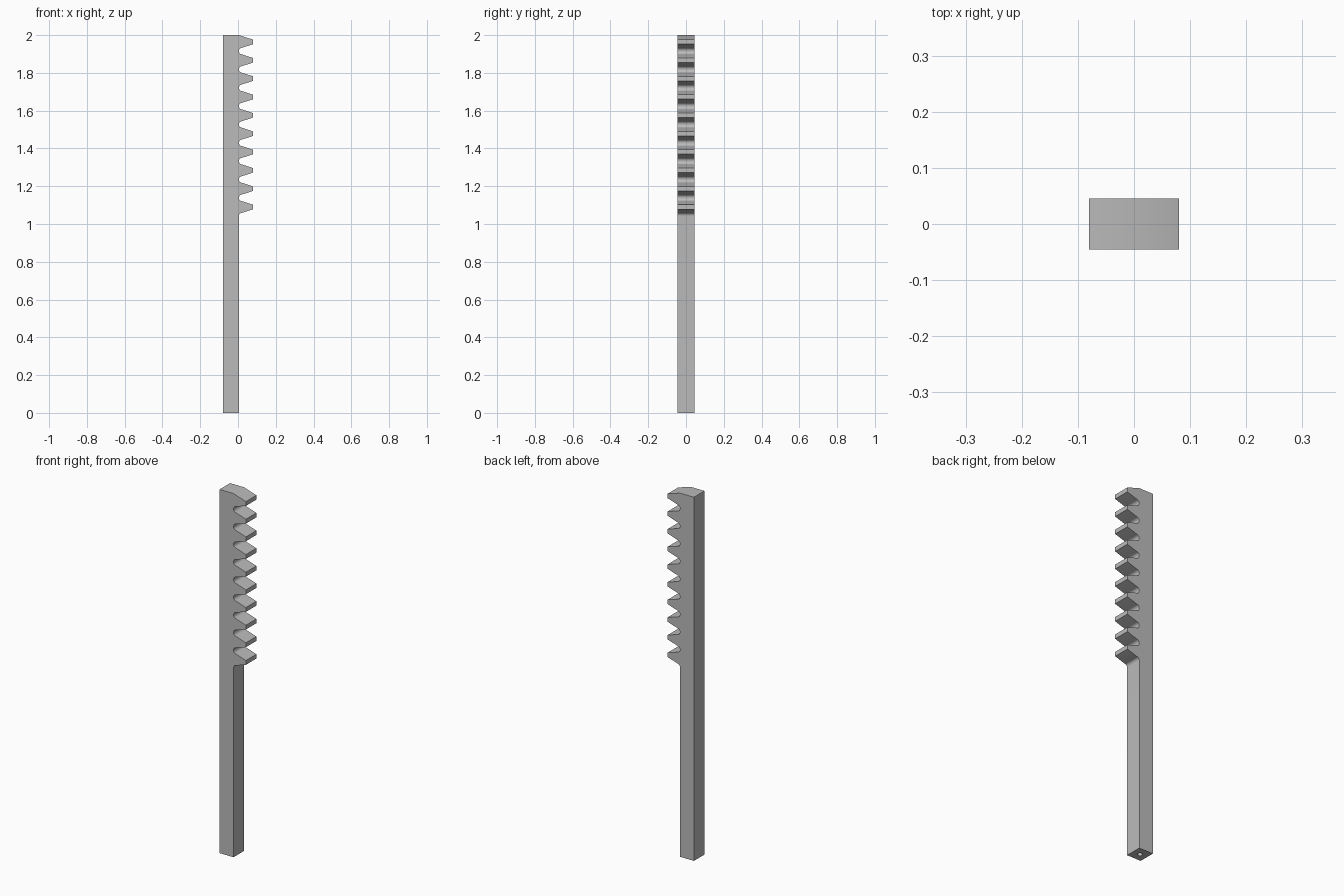
import bpy
import bmesh
import math

cube = bpy.data.objects.get("Cube")
if cube:
    bpy.data.objects.remove(cube)

BACK, ROOT, TIP = -0.08, 0.005, 0.08
HALF_DEPTH, HEIGHT = 0.0455, 2.0
TEETH, PITCH, FIRST = 10, 0.0971, 1.09
FILLET_X, STEPS = 0.019, 8


def half_width(x):
    """Half the tooth thickness at a given distance out from the bar."""
    return 0.036 - 0.32 * (x - ROOT)


def fillet(z_mid, start, end):
    """Rounded valley floor between two teeth."""
    gap = PITCH / 2 - half_width(FILLET_X)
    points = []
    for i in range(STEPS + 1):
        a = math.radians(start + (end - start) * i / STEPS)
        points.append((FILLET_X - (FILLET_X - ROOT) * math.cos(a),
                       z_mid + gap * math.sin(a)))
    return points


# Side profile: bar, then teeth and valleys from the bottom up
profile = [(BACK, 0), (ROOT, 0)]
for n in range(TEETH):
    z = FIRST + n * PITCH
    profile += fillet(z - PITCH / 2, 0 if n == 0 else -90, 90)
    profile += [(TIP, z - half_width(TIP)), (TIP, z + half_width(TIP))]
profile += [(ROOT, HEIGHT), (BACK, HEIGHT)]

# Extrude the profile through the depth
bm = bmesh.new()
face = bm.faces.new([bm.verts.new((x, -HALF_DEPTH, z)) for x, z in profile])
ext = bmesh.ops.extrude_face_region(bm, geom=[face])
verts = [g for g in ext["geom"] if isinstance(g, bmesh.types.BMVert)]
bmesh.ops.translate(bm, verts=verts, vec=(0, 2 * HALF_DEPTH, 0))
bmesh.ops.recalc_face_normals(bm, faces=bm.faces)
mesh = bpy.data.meshes.new("toothed_rack")
bm.to_mesh(mesh)
bm.free()
rack = bpy.data.objects.new("toothed_rack", mesh)
bpy.context.collection.objects.link(rack)

# Grey metal
grey = bpy.data.materials.new("grey_metal")
grey.use_nodes = True
colour = (0.5, 0.5, 0.5, 1)
grey.diffuse_color = colour
grey.node_tree.nodes["Principled BSDF"].inputs["Base Color"].default_value = colour
mesh.materials.append(grey)

# Screw hole in the bottom end
bpy.ops.mesh.primitive_cylinder_add(vertices=24, radius=0.013, depth=0.2,
                                    location=((BACK + ROOT) / 2, 0, 0))
cutter = bpy.context.object
cutter.name = "hole_cutter"
cutter.hide_render = True
cutter.data.materials.append(grey)
hole = rack.modifiers.new("screw_hole", "BOOLEAN")
hole.operation = "DIFFERENCE"
hole.solver = "EXACT"
hole.object = cutter

bpy.ops.object.select_all(action="DESELECT")
rack.select_set(True)
bpy.context.view_layer.objects.active = rack
bpy.ops.object.modifier_apply(modifier=hole.name)
bpy.data.objects.remove(cutter)
bpy.ops.object.shade_smooth_by_angle(angle=math.radians(30))
